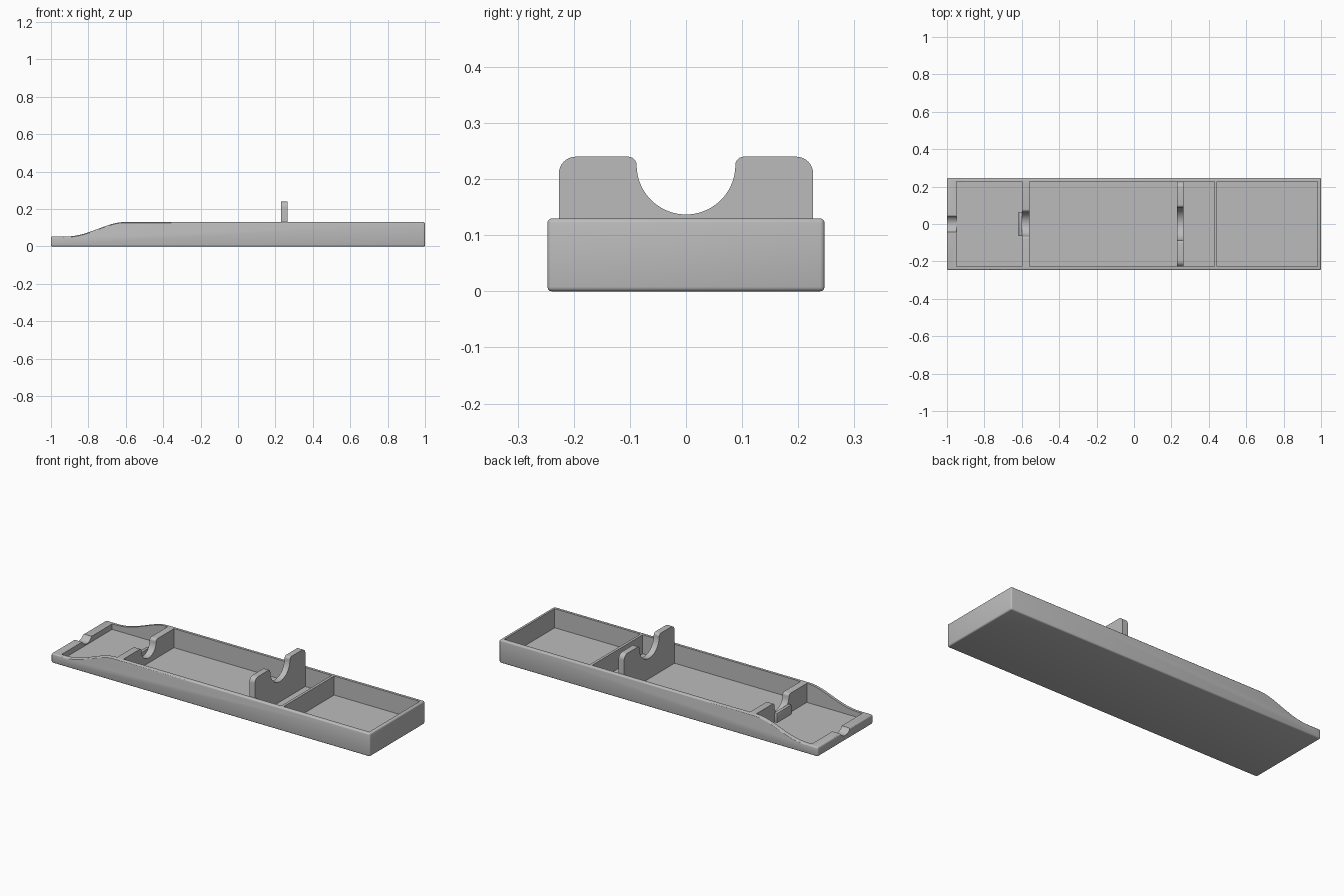
import bpy, bmesh, math

if "Cube" in bpy.data.objects:
    bpy.data.objects.remove(bpy.data.objects["Cube"])

grey = bpy.data.materials.new("plain grey")
grey.diffuse_color = (0.5, 0.5, 0.5, 1)
grey.use_nodes = True
grey.node_tree.nodes["Principled BSDF"].inputs["Base Color"].default_value = grey.diffuse_color


def prism(name, outline, axis, start, end):
    """Extrude a 2D outline: (x, z) along y, or (y, z) along x."""
    bm = bmesh.new()
    place = (lambda p, d: (p[0], d, p[1])) if axis == 'y' else (lambda p, d: (d, p[0], p[1]))
    low = [bm.verts.new(place(p, start)) for p in outline]
    high = [bm.verts.new(place(p, end)) for p in outline]
    bm.faces.new(low)
    bm.faces.new(high[::-1])
    n = len(outline)
    for i in range(n):
        j = (i + 1) % n
        bm.faces.new((low[j], low[i], high[i], high[j]))
    bmesh.ops.recalc_face_normals(bm, faces=bm.faces[:])
    mesh = bpy.data.meshes.new(name)
    bm.to_mesh(mesh)
    bm.free()
    mesh.materials.append(grey)
    obj = bpy.data.objects.new(name, mesh)
    bpy.context.collection.objects.link(obj)
    return obj


def box(name, x0, x1, y0, y1, z0, z1):
    return prism(name, [(x0, z0), (x1, z0), (x1, z1), (x0, z1)], 'y', y0, y1)


def arc(cy, cz, r, a0, a1, n):
    steps = [math.radians(a0 + (a1 - a0) * i / n) for i in range(n + 1)]
    return [(cy + r * math.cos(a), cz + r * math.sin(a)) for a in steps]


def activate(obj):
    bpy.ops.object.select_all(action='DESELECT')
    obj.select_set(True)
    bpy.context.view_layer.objects.active = obj


def bevel(obj, width, segments):
    mod = obj.modifiers.new("rounded edges", 'BEVEL')
    mod.width, mod.segments = width, segments
    mod.limit_method, mod.angle_limit = 'ANGLE', math.radians(40)
    activate(obj)
    bpy.ops.object.modifier_apply(modifier=mod.name)


def cut(obj, cutter):
    mod = obj.modifiers.new("cut", 'BOOLEAN')
    mod.operation, mod.solver, mod.object = 'DIFFERENCE', 'EXACT', cutter
    activate(obj)
    bpy.ops.object.modifier_apply(modifier=mod.name)
    bpy.data.objects.remove(cutter, do_unlink=True)


def smooth(obj):
    activate(obj)
    bpy.ops.object.shade_smooth_by_angle(angle=math.radians(30))


# Outer body: long block with an S-shaped drop at the left end
LOW, TOP, FLOOR, INNER = 0.053, 0.13, 0.022, 0.226
slope = []
for i in range(25):
    t = i / 24
    s = t ** 1.15
    slope.append((-0.93 + 0.32 * t, LOW + (TOP - LOW) * s * s * (3 - 2 * s)))
outline = [(1, 0), (1, TOP)] + slope[::-1] + [(-1, LOW), (-1, 0)]
body = prism("tray_body", outline, 'y', -0.247, 0.247)
bevel(body, 0.008, 3)

# Three compartments
for x0, x1 in ((-0.948, -0.6), (-0.56, 0.43), (0.445, 0.982)):
    cut(body, box("compartment_cutter", x0, x1, -INNER, INNER, FLOOR, 0.3))

# Rounded notch in the cross wall, flared at its top edges
r, cz = 0.065, 0.115
half = arc(r + 0.015, cz, 0.015, 90, 180, 5)
bowl = arc(0, cz, r, 0, -180, 24)
notch = half + bowl[1:-1] + [(-y, z) for y, z in half[::-1]]
notch = [(r + 0.015, 0.2)] + notch + [(-r - 0.015, 0.2)]
cut(body, prism("wall_notch_cutter", notch, 'x', -0.63, -0.53))

# Shallow groove in the low end wall
cut(body, prism("end_groove_cutter", arc(0, 0.076, 0.048, 0, 352.5, 47), 'x', -1.05, -0.93))
smooth(body)

# Small stop plate in front of the wall notch
stop = box("stop_plate", -0.617, -0.598, -0.065, 0.065, FLOOR - 0.01, 0.075)
bevel(stop, 0.003, 2)
smooth(stop)

# Upright cradle with a round seat
side = [(0.2265, 0.012)] + arc(0.1965, 0.21, 0.03, 0, 90, 8) + arc(0.103, 0.225, 0.015, 90, 180, 6)
seat = arc(0, 0.225, 0.088, 0, -180, 36)[1:-1]
cradle = prism("upright_cradle", side + seat + [(-y, z) for y, z in side[::-1]], 'x', 0.23, 0.264)
smooth(cradle)
